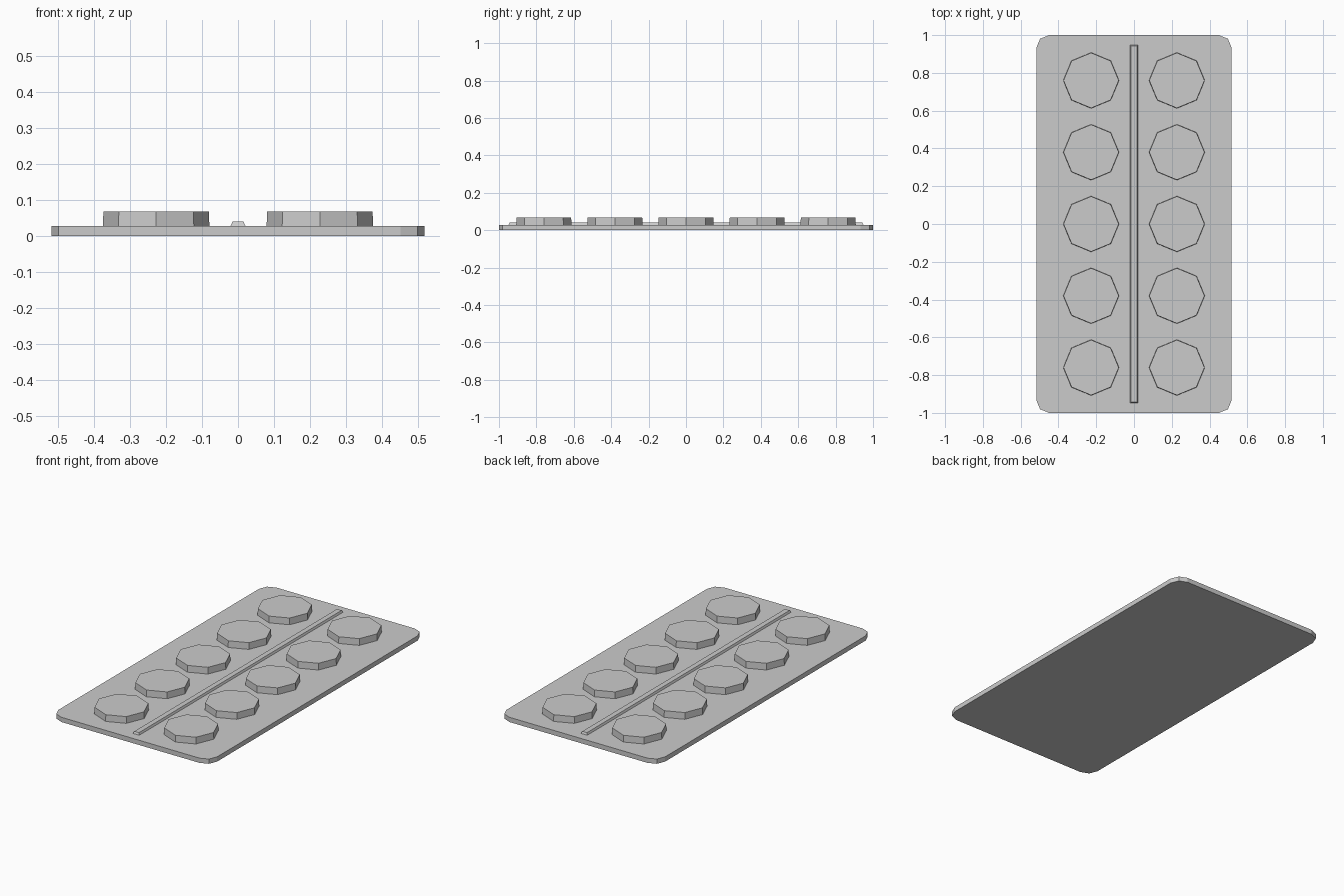
import bpy, bmesh, math

if "Cube" in bpy.data.objects:
    bpy.data.objects.remove(bpy.data.objects["Cube"], do_unlink=True)

grey = bpy.data.materials.new("light_grey")
grey.use_nodes = True
COLOUR = (0.6, 0.6, 0.6, 1)
grey.diffuse_color = COLOUR
grey.node_tree.nodes["Principled BSDF"].inputs["Base Color"].default_value = COLOUR


def add_object(name, bm):
    bmesh.ops.recalc_face_normals(bm, faces=bm.faces)
    mesh = bpy.data.meshes.new(name)
    bm.to_mesh(mesh)
    bm.free()
    mesh.materials.append(grey)
    obj = bpy.data.objects.new(name, mesh)
    bpy.context.collection.objects.link(obj)
    return obj


def box(half_x, half_y, z0, z1):
    bm = bmesh.new()
    bmesh.ops.create_cube(bm, size=2)
    for v in bm.verts:
        v.co.x *= half_x
        v.co.y *= half_y
        v.co.z = z1 if v.co.z > 0 else z0
    return bm


PLATE_TOP = 0.028

# Base plate with rounded corners
bm = box(0.517, 1.0, 0, PLATE_TOP)
corners = [e for e in bm.edges
           if abs(e.verts[0].co.z - e.verts[1].co.z) > PLATE_TOP / 2]
bmesh.ops.bevel(bm, geom=corners, offset=0.067, segments=2,
                profile=0.5, affect='EDGES')
add_object("base_plate", bm)

# Narrow centre ridge with sloping sides and ends
bm = box(0.022, 0.95, PLATE_TOP - 0.004, 0.04)
for v in bm.verts:
    if v.co.z > PLATE_TOP:
        v.co.x -= math.copysign(0.007, v.co.x)
        v.co.y -= math.copysign(0.007, v.co.y)
add_object("centre_ridge", bm)

# Two columns of octagonal studs, set into the plate
STUD_BOTTOM, STUD_TOP = 0.001, 0.067
for side, x in (("left", 0.227), ("right", -0.227)):
    for row in range(5):
        bm = bmesh.new()
        bmesh.ops.create_cone(bm, cap_ends=True, segments=8, radius1=0.149,
                              radius2=0.146, depth=STUD_TOP - STUD_BOTTOM)
        stud = add_object(f"{side}_stud_{row + 1}", bm)
        stud.location = (x, (row - 2) * 0.38, (STUD_TOP + STUD_BOTTOM) / 2)
